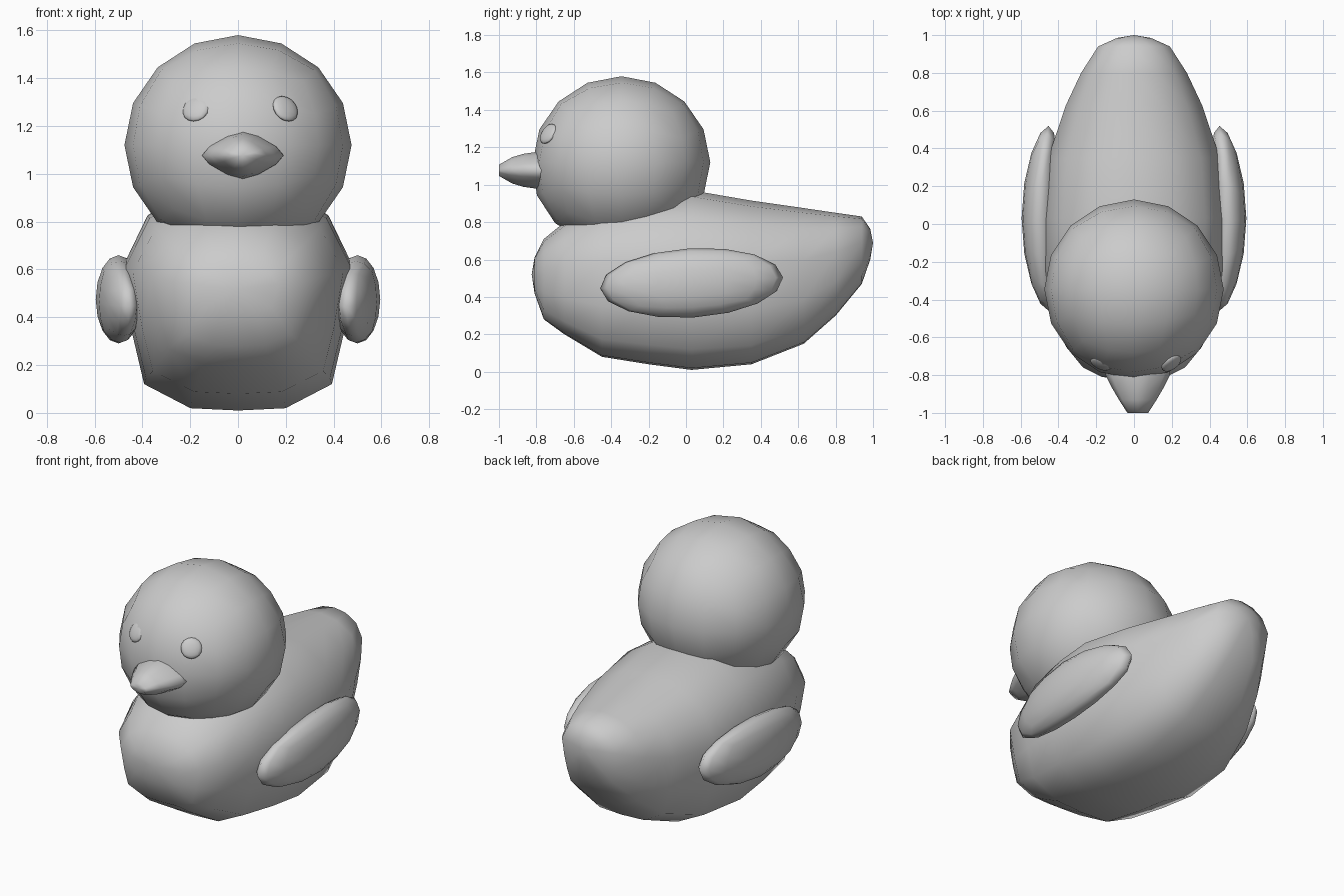
import bpy, bmesh, math
from mathutils import Vector, Matrix

if "Cube" in bpy.data.objects:
    bpy.data.objects.remove(bpy.data.objects["Cube"], do_unlink=True)

grey = bpy.data.materials.new("plain grey")
grey.use_nodes = True
GREY = (0.6, 0.6, 0.6, 1)
grey.diffuse_color = GREY
grey.node_tree.nodes["Principled BSDF"].inputs["Base Color"].default_value = GREY


def finish(name, bm):
    bmesh.ops.recalc_face_normals(bm, faces=bm.faces)
    mesh = bpy.data.meshes.new(name)
    for f in bm.faces:
        f.smooth = True
    bm.to_mesh(mesh)
    bm.free()
    mesh.materials.append(grey)
    obj = bpy.data.objects.new(name, mesh)
    bpy.context.collection.objects.link(obj)
    return obj


def ball(name, radii, place, bend=None):
    """Rounded cube-grid ball, scaled, optionally bent, then placed."""
    bm = bmesh.new()
    bmesh.ops.create_cube(bm, size=2)
    bmesh.ops.subdivide_edges(bm, edges=bm.edges[:], cuts=3, use_grid_fill=True)
    for v in bm.verts:
        p = Vector([math.tan(c * math.pi / 4) for c in v.co]).normalized()
        if bend:
            bend(p)
        v.co = place @ Vector([c * r for c, r in zip(p, radii)])
    return finish(name, bm)


def loft(name, rings, start, end):
    """Skin closed rings and close both ends with fans to a point."""
    bm = bmesh.new()
    loops = [[bm.verts.new(p) for p in ring] for ring in rings]
    n = len(loops[0])
    for a, b in zip(loops, loops[1:]):
        for i in range(n):
            j = (i + 1) % n
            bm.faces.new((a[i], a[j], b[j], b[i]))
    for loop, tip in ((loops[0], start), (loops[-1], end)):
        t = bm.verts.new(tip)
        for i in range(n):
            bm.faces.new((loop[i], loop[(i + 1) % n], t))
    return finish(name, bm)


# Body: one boxy-bottomed section swept from chest to tail
half = [(0, 0), (.41, .01), (.81, .115), (.91, .33), (1, .62), (.78, .85), (.41, .965), (0, 1)]
section = half + [(-x, z) for x, z in half[-2:0:-1]]
stations = [  # y, bottom, top, half width
    (-.81, .42, .61, .17), (-.76, .28, .71, .27), (-.65, .2, .80, .36),
    (-.45, .08, .90, .44), (-.2, .04, .95, .475), (.03, .01, .97, .485),
    (.35, .04, .915, .455), (.63, .15, .875, .36), (.8, .3, .85, .28),
    (.94, .47, .83, .19), (.985, .6, .765, .09)]
loft("body",
     [[(w * x, y, lo + (hi - lo) * z) for x, z in section] for y, lo, hi, w in stations],
     (0, -.825, .52), (0, 1, .69))


# Head, with the lower half pushed slightly forward
def cheeks(p):
    p.y += .04 * min(p.z, 0) * max(-p.y, 0) * 2


ball("head", (.475, .475, .46), Matrix.Translation((0, -.345, 1.12)), cheeks)


# Wings, with the tips curving in toward the body
for side, name in ((1, "left_wing"), (-1, "right_wing")):
    def hug(p, side=side):
        p.x -= side * .5 * p.y ** 2
    ball(name, (.095, .49, .185),
         Matrix.Translation((side * .5, .03, .475)) @ Matrix.Rotation(.06, 4, 'X'), hug)

# Eyes: flat discs facing out from the head
for name, x, yaw in (("left_eye", .198, .62), ("right_eye", -.175, -.42)):
    turn = Matrix.Rotation(yaw, 4, 'Z') @ Matrix.Rotation(-.5, 4, 'X')
    ball(name, (.06, .02, .06), Matrix.Translation((x, -.737, 1.272)) @ turn)

# Beak: diamond section narrowing to a blunt tip
def pinch(v):
    return math.copysign(abs(v) ** 1.4, v)


rings = []
for y, w, h in ((-.7, .175, .098), (-.8, .17, .098), (-.87, .135, .088),
                (-.93, .1, .07), (-1, .055, .03)):
    angles = [2 * math.pi * i / 12 for i in range(12)]
    rings.append([(.02 + w * pinch(math.cos(a)), y, 1.077 + h * pinch(math.sin(a))) for a in angles])
loft("beak", rings, (.02, -.7, 1.077), (.02, -1, 1.077))
